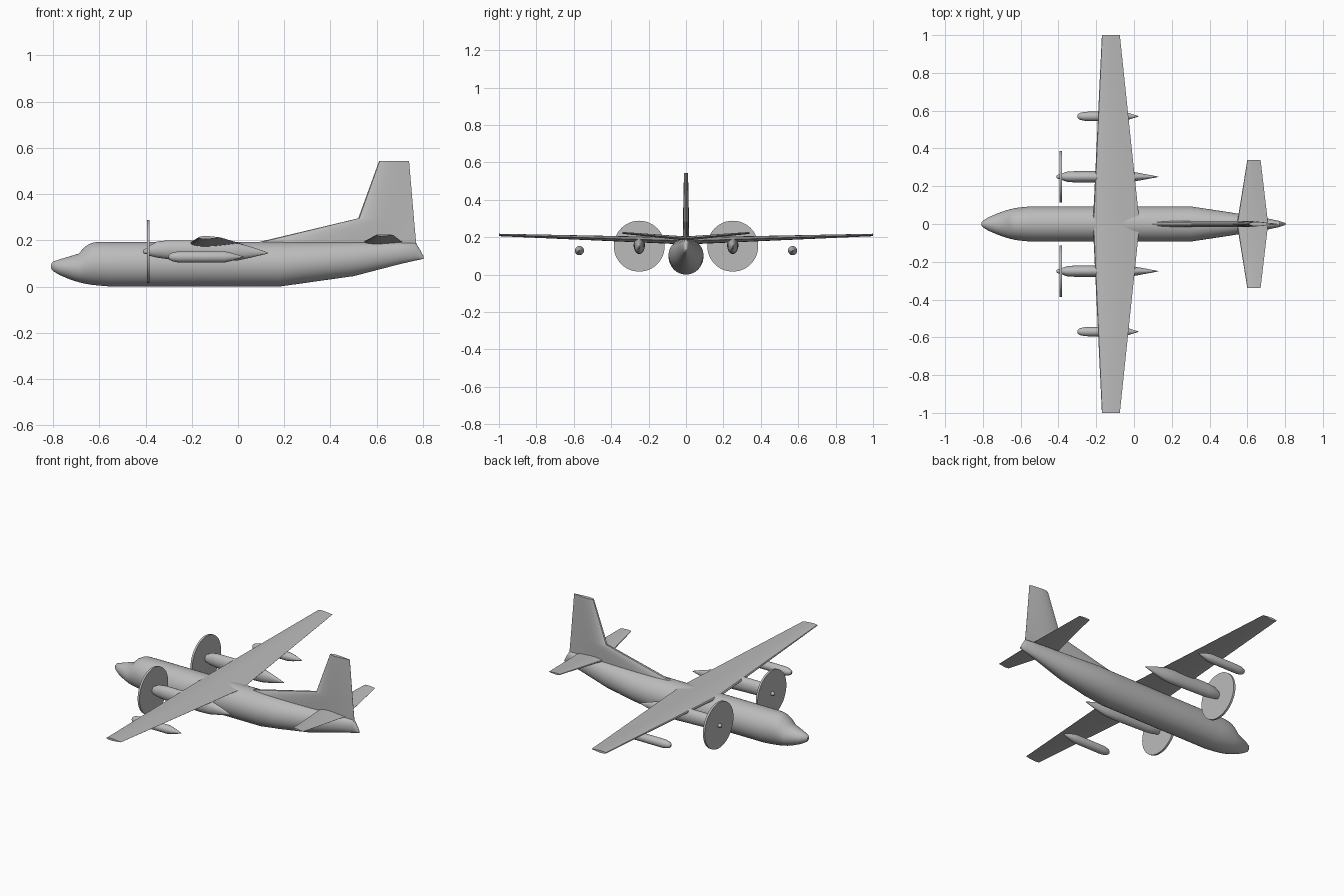
import bpy, bmesh, math

grey = bpy.data.materials.new("light grey")
grey.diffuse_color = (0.5, 0.5, 0.5, 1)


def loft(name, rings, angle=35):
    """Skin a list of equal-length point rings and cap both ends."""
    bm = bmesh.new()
    rows = [[bm.verts.new(p) for p in ring] for ring in rings]
    n = len(rows[0])
    for a, b in zip(rows, rows[1:]):
        for i in range(n):
            j = (i + 1) % n
            bm.faces.new((a[i], a[j], b[j], b[i]))
    bm.faces.new(rows[0])
    bm.faces.new(rows[-1])
    bmesh.ops.recalc_face_normals(bm, faces=bm.faces)
    me = bpy.data.meshes.new(name)
    bm.to_mesh(me)
    bm.free()
    me.materials.append(grey)
    ob = bpy.data.objects.new(name, me)
    bpy.context.collection.objects.link(ob)
    bpy.ops.object.select_all(action='DESELECT')
    ob.select_set(True)
    bpy.context.view_layer.objects.active = ob
    bpy.ops.object.shade_smooth_by_angle(angle=math.radians(angle))
    return ob


def body(name, sections, y=0, n=32):
    """Body along x from (x, half width, top z, bottom z) sections."""
    rings = []
    for x, w, top, bot in sections:
        c, h = (top + bot) / 2, (top - bot) / 2
        rings.append([(x, y + w * math.cos(2 * math.pi * i / n),
                       c + h * math.sin(2 * math.pi * i / n)) for i in range(n)])
    return loft(name, rings)


# unit airfoil: chord position and half thickness
half = [(0.0, 0.0), (0.02, 0.4), (0.08, 0.7), (0.18, 0.93), (0.32, 1.0),
        (0.5, 0.88), (0.7, 0.58), (0.87, 0.27), (1.0, 0.03)]
foil = half + [(c, -t) for c, t in reversed(half[1:])]


def surface(name, sections, upright=False):
    """Wing from (span, front x, rear x, z, thickness); fin if upright."""
    rings = []
    for s, x0, x1, z, th in sections:
        ring = []
        for c, t in foil:
            x, d = x0 + (x1 - x0) * c, t * th / 2
            ring.append((x, d, s) if upright else (x, s, z + d))
        rings.append(ring)
    return loft(name, rings)


def both(sections):
    """Mirror half-span sections that start at the centre line."""
    return [(-s[0],) + s[1:] for s in reversed(sections[1:])] + sections


# fuselage
body("fuselage", [
    (-0.808, 0.008, 0.098, 0.078), (-0.80, 0.018, 0.108, 0.067),
    (-0.77, 0.036, 0.118, 0.049), (-0.73, 0.053, 0.130, 0.032),
    (-0.69, 0.068, 0.142, 0.019), (-0.66, 0.077, 0.174, 0.012),
    (-0.635, 0.083, 0.188, 0.008), (-0.61, 0.087, 0.193, 0.005),
    (-0.55, 0.093, 0.193, 0.0), (0.18, 0.093, 0.193, 0.0),
    (0.30, 0.093, 0.193, 0.017), (0.50, 0.063, 0.192, 0.045),
    (0.70, 0.031, 0.190, 0.097), (0.77, 0.016, 0.187, 0.113),
    (0.79, 0.009, 0.155, 0.117), (0.803, 0.004, 0.130, 0.120)], n=48)

# main wing and tailplane with slight dihedral
surface("main_wing", both([(0, -0.218, 0.03, 0.18, 0.038),
                           (1.0, -0.17, -0.075, 0.212, 0.013)]))
surface("tailplane", both([(0, 0.545, 0.71, 0.193, 0.022),
                           (0.34, 0.60, 0.67, 0.223, 0.010)]))

# fin with long dorsal fillet
surface("tail_fin", [(0.16, -0.04, 0.775, 0, 0.034), (0.195, 0.10, 0.77, 0, 0.034),
                     (0.295, 0.52, 0.761, 0, 0.032), (0.542, 0.61, 0.74, 0, 0.022)],
        upright=True)

# engines, propeller discs and underwing tanks on each side
for side, tag in ((-1, "left"), (1, "right")):
    y = 0.25 * side
    body("engine_nacelle_" + tag, [
        (-0.385, 0.016, 0.176, 0.134), (-0.35, 0.028, 0.195, 0.125),
        (-0.30, 0.030, 0.200, 0.118), (-0.10, 0.030, 0.200, 0.111),
        (-0.06, 0.029, 0.197, 0.110), (0.0, 0.025, 0.188, 0.113),
        (0.06, 0.014, 0.171, 0.126), (0.13, 0.001, 0.147, 0.143)], y)
    body("propeller_spinner_" + tag, [
        (-0.411, 0.004, 0.156, 0.148), (-0.407, 0.009, 0.161, 0.143),
        (-0.398, 0.012, 0.164, 0.140), (-0.38, 0.012, 0.164, 0.140)], y, 20)
    body("propeller_disc_" + tag, [
        (-0.394, 0.136, 0.288, 0.016), (-0.382, 0.136, 0.288, 0.016)], y, 48)
    body("underwing_tank_" + tag, [
        (x, r, 0.128 + r, 0.128 - r) for x, r in (
            (-0.30, 0.006), (-0.295, 0.013), (-0.283, 0.019), (-0.262, 0.0235),
            (-0.24, 0.0245), (-0.06, 0.0245), (-0.03, 0.018), (0.025, 0.001))],
        0.57 * side, 24)
